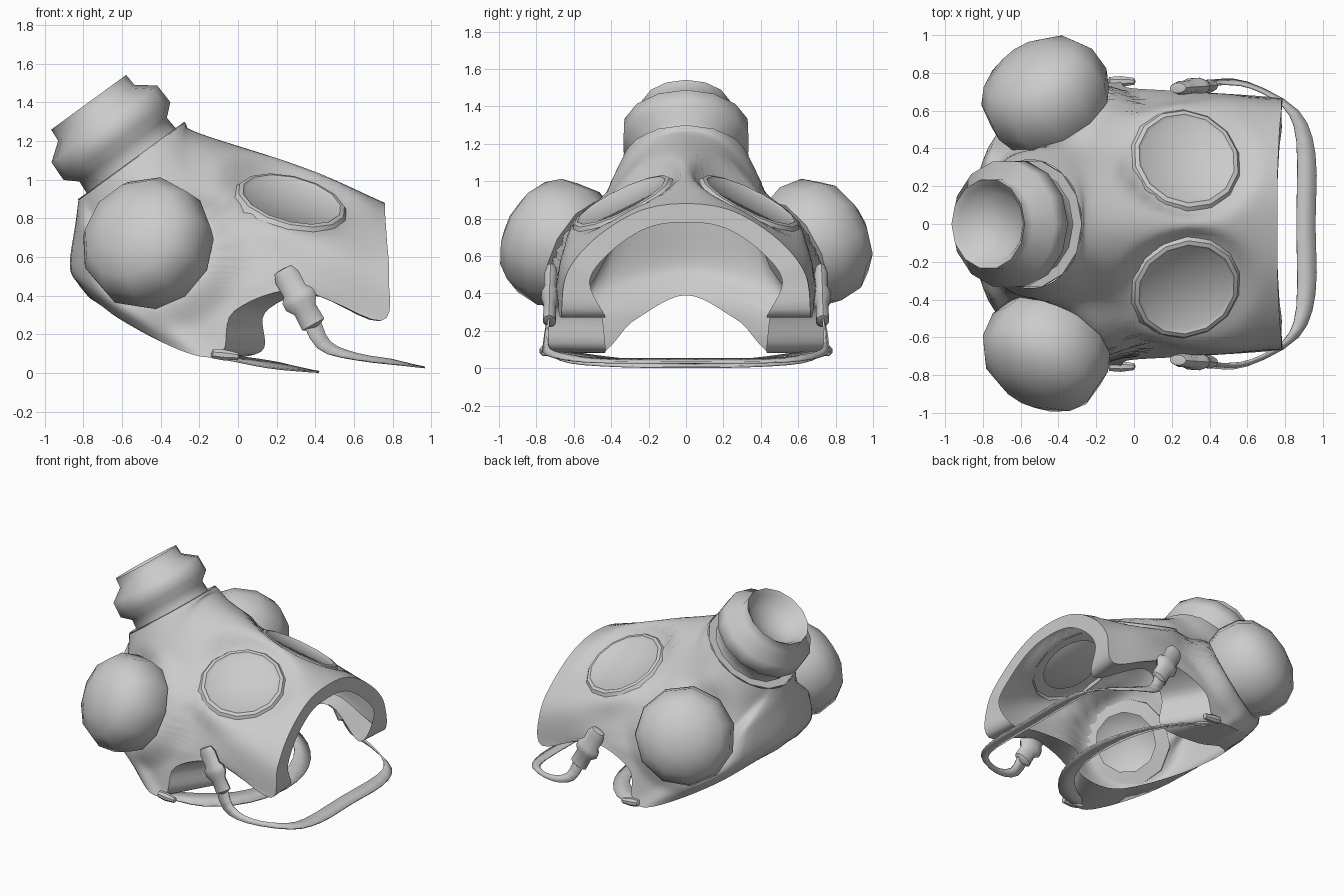
import bpy, bmesh, math
from mathutils import Vector

if "Cube" in bpy.data.objects:
    bpy.data.objects.remove(bpy.data.objects["Cube"])

rubber = bpy.data.materials.new("grey rubber")
rubber.use_nodes = True
GREY = (0.6, 0.6, 0.6, 1)
rubber.diffuse_color = GREY
rubber.node_tree.nodes["Principled BSDF"].inputs["Base Color"].default_value = GREY


def finish(name, bm, angle=40):
    bmesh.ops.remove_doubles(bm, verts=bm.verts, dist=0.0005)
    bmesh.ops.recalc_face_normals(bm, faces=bm.faces)
    mesh = bpy.data.meshes.new(name)
    bm.to_mesh(mesh)
    bm.free()
    obj = bpy.data.objects.new(name, mesh)
    bpy.context.collection.objects.link(obj)
    mesh.materials.append(rubber)
    bpy.ops.object.select_all(action='DESELECT')
    obj.select_set(True)
    bpy.context.view_layer.objects.active = obj
    bpy.ops.object.shade_smooth_by_angle(angle=math.radians(angle))
    return obj


def flip(p):
    return Vector((p.x, -p.y, p.z))


def spline(pts, steps, closed=False):
    """Smooth curve passing through every given point."""
    n = len(pts)
    out = []
    for i in range(n if closed else n - 1):
        if closed:
            a, b, c, d = (pts[(i + k) % n] for k in (-1, 0, 1, 2))
        else:
            b, c = pts[i], pts[i + 1]
            a = pts[i - 1] if i else b * 2 - c
            d = pts[i + 2] if i + 2 < n else c * 2 - b
        for s in range(steps):
            t = s / steps
            out.append(b + (c - a) * (t / 2) + (a * 2 - b * 5 + c * 4 - d) * (t * t / 2)
                       + (b * 3 - a - c * 3 + d) * (t ** 3 / 2))
    return out if closed else out + [pts[-1]]


def skin(bm, rows, closed=False):
    """Quads between neighbouring rows of points."""
    grid = [[bm.verts.new(p) for p in row] for row in rows]
    for r, s in zip(grid, grid[1:]):
        n = len(r)
        for j in range(n if closed else n - 1):
            k = (j + 1) % n
            bm.faces.new((r[j], r[k], s[k], s[j]))


def lathe(name, base, axis, profile, sides, squash=1, angle=40):
    """Turn (radius, height) pairs around an axis."""
    turn = Vector(axis).to_track_quat('Z', 'Y')
    bm = bmesh.new()
    rows = []
    for r, h in profile:
        angles = [math.tau * (k + 0.5) / sides for k in range(sides)]
        rows.append([base + turn @ Vector((r * math.cos(a) * squash, r * math.sin(a), h))
                     for a in angles])
    skin(bm, rows, closed=True)
    return finish(name, bm, angle)


# Key placements
snout = Vector((-.55, 0, 1.095))
snout_axis = Vector((-.59, 0, .81))
lens = Vector((.275, .34, .885))
lens_axis = Vector((.25, .5, 1)).normalized()
filter_base = Vector((-.41, .585, .62))
filter_axis = Vector((-.46, .79, .41)).normalized()

# Mask shell: each strip runs from the snout collar to the face edge,
# ordered from forehead to chin (hundredths of a unit)
strips = [
    [(-20, 0, 124), (35, 0, 106), (76, 0, 88)],
    [(-18, 19, 117), (36, 20, 98), (76, 25, 84)],
    [(-18, 37, 98), (36, 45, 83), (77, 49, 69)],
    [(-25, 49, 82), (36, 63, 68), (78, 64, 50)],
    [(-35, 53, 74), (30, 68, 53), (74, 67, 27)],
    [(-42, 55, 65), (0, 68, 49), (32, 70, 43)],
    [(-46, 58, 58), (-20, 69, 42), (-2, 72, 32)],
    [(-50, 60, 50), (-27, 70, 27), (-8, 75, 11)],
    [(-58, 56, 50), (-42, 67, 27), (-25, 74, 10)],
    [(-76, 40, 66), (-72, 48, 43), (-60, 47, 27)],
    [(-84, 0, 78), (-87, 0, 55), (-82, 0, 45)],
]
lip_widths = [.10, .10, .11, .13, .24, .14, .26, .32, .32, .22, .06]
lip_shifts = [0, 0, 0, 0, -.02, .06, .16, .2, .06, .03, .05]
lines, lips = [], []
across = Vector((.81, 0, .59))
for i, strip in enumerate(strips):
    phi = math.pi * (i / 10) ** .8
    collar = snout + .34 * (across * math.cos(phi) + Vector((0, math.sin(phi), 0)))
    pts = [collar] + [Vector(p) / 100 for p in strip]
    lines.append(spline(pts, 8))
    edge = pts[-1]
    inward = Vector((edge.x, 0, min(edge.z, .3))) - edge
    lips.append(edge + inward.normalized() * lip_widths[i] + Vector((lip_shifts[i], 0, 0)))


def mirror_loop(half):
    return half + [flip(p) for p in half[-2:0:-1]]


columns = [spline(mirror_loop(list(col)), 6, True) for col in zip(*lines)]
columns.append(spline(mirror_loop(lips), 6, True))
bm = bmesh.new()
skin(bm, columns, closed=True)


def from_axis(p, base, axis):
    """Height along the axis and offset from it, on either side."""
    d = Vector((p.x, abs(p.y), p.z)) - base
    h = d.dot(axis)
    return h, d - axis * h


def seat(base, axis, inner, outer, depth, hole):
    """Press the shell flat under a round part and open a round hole there."""
    rim = set()
    for v in bm.verts:
        h, out = from_axis(v.co, base, axis)
        if out.length < outer and abs(h) < .4:
            w = min(1, (outer - out.length) / (outer - inner))
            w *= min(1, (.4 - abs(h)) / .25)
            push = axis * ((-depth - h) * w * w * (3 - 2 * w))
            v.co += push if v.co.y >= 0 else flip(push)
            if out.length < hole and abs(h) < .15:
                rim.add(v)
    cut = [f for f in bm.faces if all(v in rim for v in f.verts)]
    bmesh.ops.delete(bm, geom=cut, context='FACES')
    for v in rim:
        if v.is_valid:
            h, out = from_axis(v.co, base, axis)
            push = out.normalized() * (hole - out.length)
            v.co += push if v.co.y >= 0 else flip(push)


seat(lens, lens_axis, .29, .4, .01, .22)
seat(filter_base, filter_axis, .26, .42, .02, .21)
finish("mask_shell", bm, 50)

# Snout canister with a hollow mouth
lathe("snout_canister", snout, snout_axis,
      [(.335, -.03), (.342, .005), (.285, .005), (.28, .075), (.342, .13), (.338, .24),
       (.245, .31), (.24, .378), (.21, .35), (.16, .28), (0, .25)], 14, angle=62)


def strap(name, edge_a, edge_b):
    """Flat band across the back, given its two edges on the left half."""
    bm = bmesh.new()
    rows = []
    for edge in (edge_a, edge_b):
        half = [Vector(p) / 100 for p in edge]
        rows.append(spline(half + [flip(p) for p in half[-2::-1]], 3))
    skin(bm, rows)
    obj = finish(name, bm)
    solid = obj.modifiers.new("thickness", 'SOLIDIFY')
    solid.thickness = .01
    solid.offset = 0


strap("upper_strap",
      [(31, 73, 32), (41, 76, 13), (60, 75, 7), (87, 60, 4), (96, 37, 3), (96, 0, 3)],
      [(42, 73, 29), (48, 74, 16), (62, 72, 10), (79, 62, 7), (86, 44, 5), (86, 0, 5)])
strap("lower_strap",
      [(-10, 75, 8), (15, 62, 3), (35, 35, 1), (42, 0, 0.6)],
      [(-22, 73, 10), (3, 58, 8), (22, 35, 5), (30, 0, 2.5)])

for side, label in ((1, "left"), (-1, "right")):
    def sided(v):
        return v if side > 0 else flip(v)

    # Round eye lens inside a raised rim
    lathe(label + "_eye_lens", sided(lens), sided(lens_axis),
          [(.315, -.03), (.285, .01), (.262, .015), (.245, .002), (0, .002)], 14)
    # Domed side filter
    lathe(label + "_filter", sided(filter_base), sided(filter_axis),
          [(.21, -.03), (.31, -.02), (.348, .08), (.335, .22), (.275, .31), (.15, .38), (0, .4)],
          11)
    # Strap buckle: flattened stub, knuckle and tail
    lathe(label + "_buckle", sided(Vector((.23, .72, .54))), (.48, side * .03, -.87),
          [(0, 0), (.05, .005), (.068, .05), (.065, .13), (.088, .16), (.09, .2),
           (.062, .24), (.065, .33), (0, .36)], 10, .55)
    # Small jaw clip holding the lower strap
    lathe(label + "_jaw_clip", sided(Vector((-.14, .755, .1))), (1, 0, -.1),
          [(0, 0), (.025, .01), (.03, .07), (.02, .14), (0, .15)], 8)
